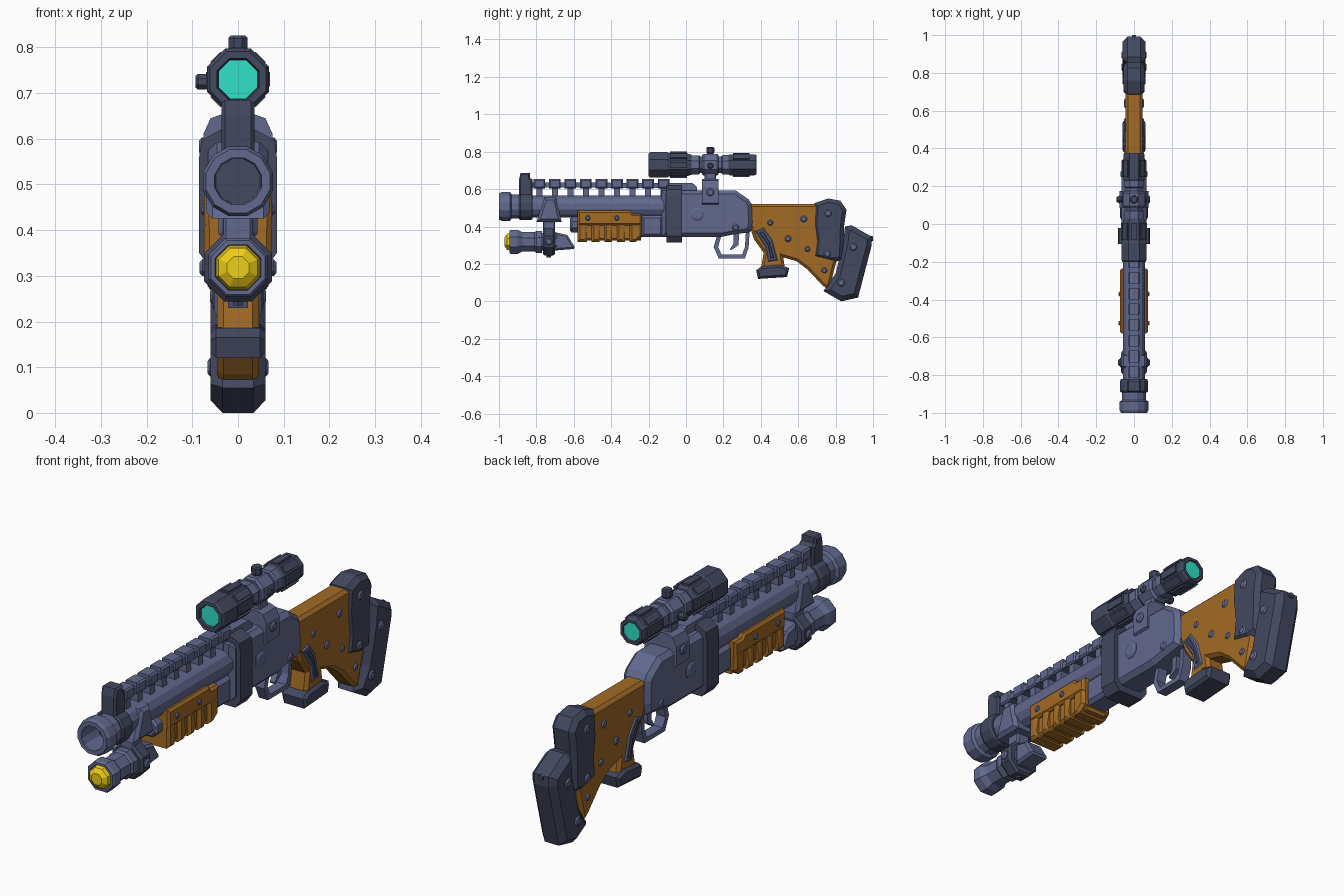
import bpy, bmesh, math

def material(name, r, g, b):
    m = bpy.data.materials.new(name)
    m.diffuse_color = (r, g, b, 1)
    return m

METAL = material("blue_steel", .12, .14, .27)
DARK = material("dark_steel", .055, .065, .115)
WOOD = material("wood", .36, .145, .018)
YELLOW = material("lamp_yellow", .85, .62, .01)
TEAL = material("lens_teal", .03, .75, .57)

def finish(name, bm, mat):
    bmesh.ops.recalc_face_normals(bm, faces=bm.faces)
    me = bpy.data.meshes.new(name)
    bm.to_mesh(me)
    bm.free()
    me.materials.append(mat)
    ob = bpy.data.objects.new(name, me)
    bpy.context.collection.objects.link(ob)
    return ob

def prism(name, pts, w, mat, ch=0.0):
    """Side profile (y, z) extruded to x = -w..w, with chamfered rims."""
    bm = bmesh.new()
    f = bm.faces.new([bm.verts.new((-w, y, z)) for y, z in pts])
    new = bmesh.ops.extrude_face_region(bm, geom=[f])["geom"]
    for v in new:
        if isinstance(v, bmesh.types.BMVert):
            v.co.x = w
    if ch:
        rim = [e for e in bm.edges if abs(e.verts[0].co.x - e.verts[1].co.x) < 1e-6]
        bmesh.ops.bevel(bm, geom=rim, offset=ch, segments=1, affect='EDGES', clamp_overlap=True)
    return finish(name, bm, mat)

def box(name, y0, y1, z0, z1, w, mat, ch=0.0):
    return prism(name, [(y0, z0), (y1, z0), (y1, z1), (y0, z1)], w, mat, ch)

def section(name, half, y0, y1, mat):
    """Half front section (x, z), mirrored and extruded along y."""
    pts = half + [(-x, z) for x, z in reversed(half)]
    bm = bmesh.new()
    a, b = ([bm.verts.new((x, y, z)) for x, z in pts] for y in (y0, y1))
    bm.faces.new(a)
    bm.faces.new(b)
    for i in range(len(pts)):
        j = (i + 1) % len(pts)
        bm.faces.new((a[i], a[j], b[j], b[i]))
    return finish(name, bm, mat)

def lathe(name, prof, mat, n=8, c=(0, 0, 0), axis='Y'):
    """Revolve (position, radius) pairs about an axis through c; ends are capped."""
    bm = bmesh.new()
    rings = []
    for t, r in prof:
        ring = []
        for i in range(n):
            a = 2 * math.pi * (i + .5) / n
            u, v = r * math.cos(a), r * math.sin(a)
            p = {'Y': (u, t, v), 'Z': (u, v, t), 'X': (t, u, v)}[axis]
            ring.append(bm.verts.new([p[k] + c[k] for k in range(3)]))
        rings.append(ring)
    for a, b in zip(rings, rings[1:]):
        for i in range(n):
            j = (i + 1) % n
            bm.faces.new((a[i], a[j], b[j], b[i]))
    bm.faces.new(rings[0])
    bm.faces.new(rings[-1])
    return finish(name, bm, mat)

def bolt(name, y, z, r, w, mat=METAL):
    """A bolt passing through, with a domed head on each side."""
    lathe(name, [(-w, r * .65), (-w + .006, r), (w - .006, r), (w, r * .65)], mat, 8, (0, y, z), 'X')

# Barrel, muzzle and magazine tube
lathe("barrel", [(-.88, .05), (-1, .053), (-1, .072), (-.985, .079), (-.94, .079), (-.932, .066),
                 (-.89, .066), (-.885, .061), (-.1, .061)], METAL, 12, (0, 0, .507))
lathe("barrel_band", [(-.893, .07), (-.885, .076), (-.83, .076), (-.82, .07)], DARK, 12, (0, 0, .507))
lathe("magazine_tube", [(-.62, .036), (-.61, .046), (-.1, .046)], METAL, 8, (0, 0, .41))
box("magazine_collar", -.24, -.12, .345, .46, .055, METAL, .015)

# Front sight
prism("front_sight", [(-.893, .55), (-.82, .55), (-.82, .65), (-.835, .66), (-.835, .685),
                      (-.885, .685), (-.893, .65)], .036, DARK, .008)

# Ventilated rib
prism("rib_bar", [(-.83, .61), (.06, .575), (.06, .61), (.035, .63), (-.83, .635)][:1] +
      [(-.1, .605), (-.1, .575), (.06, .575), (.06, .61), (.035, .632), (-.83, .636)], .027, METAL)
for i in range(9):
    y = -.815 + i * .083
    box("rib_block", y, y + .062, .604, .653, .032, METAL, .007)
    box("rib_post", y + .015, y + .047, .55, .61, .022, METAL)

# Fore-end grip with vertical grooves
prism("fore_end_top", [(-.58, .485), (-.30, .485), (-.285, .468), (-.235, .468), (-.235, .405), (-.58, .405)],
      .074, WOOD, .01)
box("fore_end_core", -.578, -.24, .325, .46, .06, WOOD, .012)
cuts = [-.58, -.53, -.462, -.395, -.327, -.235]
for i in range(5):
    a, b = cuts[i] + (.026 if i else 0), cuts[i + 1]
    prism("fore_end_rib", [(a, .42), (a, .318), (b - (.035 if i == 4 else 0), .318), (b, .345), (b, .42)],
          .074, WOOD, .012)
for y in (-.525, -.37):
    bolt("fore_end_bolt", y, .445, .014, .081)

# Lamp under the barrel
L = (0, 0, .318)
lathe("lamp_lens", [(-.97, .026), (-.957, .046), (-.93, .053), (-.90, .053)], YELLOW, 8, L)
lathe("lamp_head", [(-.92, .05), (-.945, .054), (-.945, .064), (-.935, .07), (-.90, .07), (-.875, .056),
                    (-.81, .056), (-.80, .064), (-.77, .064), (-.77, .05), (-.69, .05)], METAL, 8, L)
lathe("lamp_clamp", [(-.765, .07), (-.755, .08), (-.71, .08), (-.70, .07)], DARK, 8, L)
prism("lamp_tail", [(-.70, .37), (-.635, .355), (-.595, .29), (-.60, .28), (-.70, .272)], .044, METAL, .014)
lathe("lamp_screw", [(.235, .012), (.26, .014)], DARK, 6, (0, -.733, 0), 'Z')
bolt("lamp_clamp_bolt", -.733, .318, .02, .084)
prism("lamp_saddle", [(-.80, .425), (-.665, .425), (-.695, .555), (-.755, .555)], .07, METAL, .014)
box("lamp_neck", -.765, -.70, .36, .44, .032, METAL, .006)

# Receiver
prism("receiver", [(-.13, .345), (.19, .345), (.24, .355), (.345, .37), (.355, .42), (.35, .52), (.335, .545),
                   (.265, .593), (-.13, .593)], .066, METAL, .02)
section("receiver_band", [(.038, .62), (.08, .597), (.085, .56), (.085, .35), (.06, .315)], -.105, -.022, DARK)
bolt("receiver_pin", .06, .465, .038, .074)
bolt("receiver_rear_pin", .265, .395, .019, .072)

# Trigger and guard
prism("trigger_guard", [(.165, .35), (.148, .29), (.175, .23), (.315, .23), (.335, .29), (.34, .37),
                        (.32, .37), (.315, .29), (.30, .25), (.19, .25), (.172, .29), (.188, .35)], .022, METAL)
prism("trigger", [(.285, .36), (.28, .30), (.24, .272), (.235, .28), (.255, .31), (.255, .36)], .012, METAL)

# Scope
S = (0, 0, .73)
lathe("scope_front_bell", [(-.17, .044), (-.2, .05), (-.2, .066), (-.19, .073), (-.10, .073), (-.09, .067),
                           (.0, .067), (.03, .058)], DARK, 8, S)
lathe("scope_tube", [(.02, .055), (.07, .055), (.075, .048), (.19, .048), (.195, .056), (.235, .056)], METAL, 8, S)
lathe("scope_eyepiece", [(.225, .054), (.235, .061), (.365, .061), (.377, .055), (.377, .043), (.36, .04)],
      DARK, 8, S)
lathe("scope_front_lens", [(-.19, .046), (-.165, .046)], TEAL, 8, S)
lathe("scope_rear_lens", [(.355, .04), (.371, .04)], TEAL, 8, S)
for k in range(8):
    for nm, y0, y1, r in (("bell_rib", -.085, .005, .062), ("eyepiece_rib", .25, .34, .056)):
        rib = box("scope_" + nm, y0, y1, r - .01, r + .008, .016, DARK)
        rib.rotation_euler.y = k * math.pi / 4
        rib.location.z = .73
lathe("scope_clamp", [(.085, .055), (.095, .063), (.165, .063), (.175, .055)], METAL, 8, S)
lathe("scope_top_knob", [(.77, .018), (.79, .018), (.795, .023), (.82, .023), (.826, .018)], DARK, 8,
      (0, .13, 0), 'Z')
lathe("scope_side_knob", [(-.093, .014), (-.088, .018), (-.066, .018), (-.062, .012), (-.04, .012)], DARK, 8,
      (0, .13, .725), 'X')
bolt("scope_clamp_bolt", .13, .725, .017, .068, DARK)
box("scope_pedestal", .1, .16, .62, .70, .035, METAL, .006)
section("scope_mount", [(.032, .655), (.06, .645), (.076, .61), (.076, .525), (.06, .515)], .085, .175, METAL)
bolt("scope_mount_bolt", .13, .583, .022, .085)

# Stock with pistol grip
prism("stock", [(.34, .52), (.81, .52), (.82, .28), (.765, .06), (.73, .085), (.65, .17), (.59, .215), (.52, .235),
                (.53, .17), (.40, .17), (.415, .26), (.365, .33), (.34, .40)], .046, WOOD, .014)
prism("grip_panel", [(.37, .375), (.415, .392), (.46, .33), (.49, .22), (.44, .212), (.425, .29)], .052, METAL, .006)
prism("grip_inlay", [(.39, .368), (.412, .375), (.447, .32), (.473, .232), (.452, .23), (.437, .30)], .056, DARK, .004)
prism("grip_cap", [(.375, .165), (.385, .12), (.54, .13), (.552, .178), (.50, .195), (.40, .186)], .06, DARK, .012)
prism("cheek_plate", [(.687, .525), (.76, .55), (.825, .538), (.858, .49), (.845, .40), (.84, .22), (.78, .21),
                      (.68, .235), (.692, .32), (.68, .42)], .055, DARK, .02)
prism("butt_pad", [(.85, .40), (.885, .407), (.993, .345), (.993, .30), (.92, .02), (.83, 0), (.735, .055),
                   (.80, .15), (.84, .31)], .06, DARK, .026)

# Ridges along the butt's rear edge
for i in range(7):
    t = .08 + i * .14
    y, z = .993 - .073 * t, .32 - .28 * t
    prism("butt_ridge", [(y - .03, z + .018), (y + .005, z + .01), (y, z - .016), (y - .035, z - .008)],
          .035, DARK, .004)
lathe("butt_heel", [(.97, .02), (1.0, .012)], DARK, 6, (0, 0, .335))

# Stock bolts
for y, z, r, w in [(.45, .42, .015, .052), (.545, .335, .018, .052), (.63, .44, .018, .052), (.65, .28, .015, .052),
                   (.74, .165, .016, .052), (.76, .47, .02, .061), (.755, .255, .02, .061),
                   (.895, .29, .021, .067), (.83, .10, .022, .067)]:
    bolt("stock_bolt", y, z, r, w)
